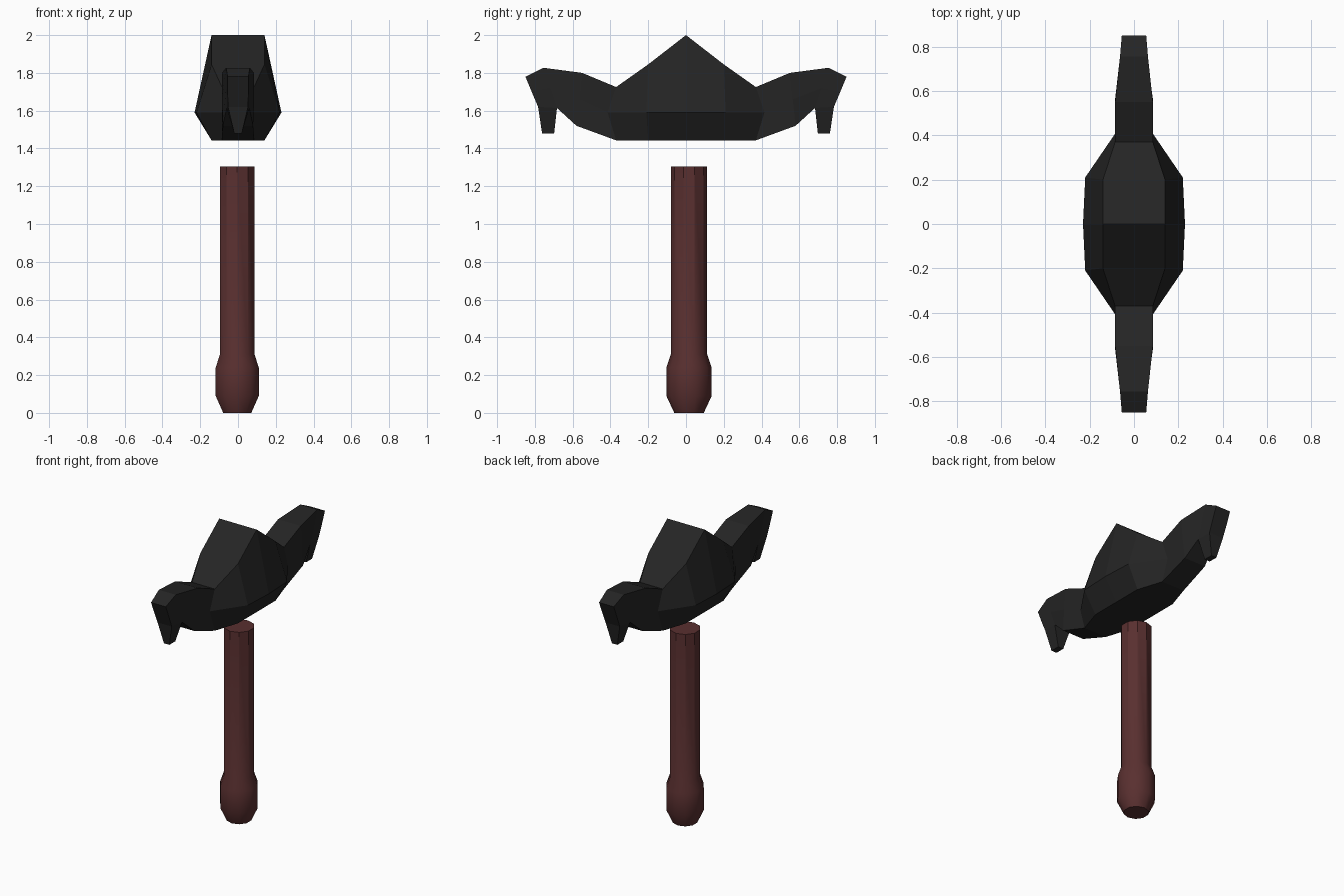
import bpy
import bmesh
from math import radians, sin, cos, tau

cube = bpy.data.objects.get("Cube")
if cube:
    bpy.data.objects.remove(cube, do_unlink=True)


def material(name, colour):
    mat = bpy.data.materials.new(name)
    mat.use_nodes = True
    mat.diffuse_color = colour
    mat.node_tree.nodes["Principled BSDF"].inputs["Base Color"].default_value = colour
    return mat


def finish(name, bm, mat):
    bmesh.ops.recalc_face_normals(bm, faces=bm.faces[:])
    mesh = bpy.data.meshes.new(name)
    bm.to_mesh(mesh)
    bm.free()
    mesh.materials.append(mat)
    obj = bpy.data.objects.new(name, mesh)
    bpy.context.collection.objects.link(obj)
    return obj


def bridge(bm, a, b):
    """Join two rings of equal length; return the faces in ring order."""
    n = len(a)
    return [bm.faces.new((a[i], a[(i + 1) % n], b[(i + 1) % n], b[i])) for i in range(n)]


black = material("charcoal_metal", (0.018, 0.018, 0.018, 1))
wood = material("dark_red_wood", (0.1, 0.029, 0.029, 1))

# Handle: ten-sided shaft with a swollen pommel
SIDES = 10
bm = bmesh.new()
rings = []
for z, r in [(0, 0.078), (0.09, 0.12), (0.24, 0.12), (0.31, 0.096), (1.305, 0.096)]:
    rings.append([bm.verts.new((-0.004 + r * sin(tau * i / SIDES),
                                0.016 + r * cos(tau * i / SIDES), z))
                  for i in range(SIDES)])
for a, b in zip(rings, rings[1:]):
    bridge(bm, a, b)
bm.faces.new(rings[0])
bm.faces.new(rings[-1])
handle = finish("handle", bm, wood)
bpy.context.view_layer.objects.active = handle
handle.select_set(True)
bpy.ops.object.shade_smooth_by_angle(angle=radians(35))

# Head: each section is (y, z, half width) for its top, middle and bottom
sections = [
    [(0, 2.0, 0.14), (0, 1.59, 0.23), (0, 1.443, 0.14)],
    [(0.2, 1.845, 0.14), (0.21, 1.59, 0.22), (0.2, 1.443, 0.14)],
    [(0.37, 1.725, 0.085), (0.415, 1.59, 0.08), (0.37, 1.443, 0.085)],
    [(0.55, 1.8, 0.085), (0.565, 1.66, 0.085), (0.58, 1.52, 0.08)],
    [(0.755, 1.827, 0.063), (0.72, 1.72, 0.063), (0.683, 1.614, 0.06)],
    [(0.85, 1.78, 0.055), (0.817, 1.7, 0.055), (0.783, 1.62, 0.053)],
]
bm = bmesh.new()
rings = []
for sec in sections:
    right = [bm.verts.new((w, y, z)) for y, z, w in sec]
    left = [bm.verts.new((-w, y, z)) for y, z, w in reversed(sec)]
    rings.append(right + left)
for a, b in zip(rings, rings[1:]):
    faces = bridge(bm, a, b)
bm.faces.new(rings[-1])

# Fang: pull the underside of the arm tip down to a narrow point
under = faces[2]
fang = bmesh.ops.extrude_discrete_faces(bm, faces=[under])["faces"][0]
for v in fang.verts:
    v.co.x = 0.02 if v.co.x > 0 else -0.02
    v.co.y = 0.698 if v.co.y < 0.73 else 0.762
    v.co.z = 1.48
head = finish("hammer_head", bm, black)
mirror = head.modifiers.new("Mirror", "MIRROR")
mirror.use_axis = (False, True, False)
